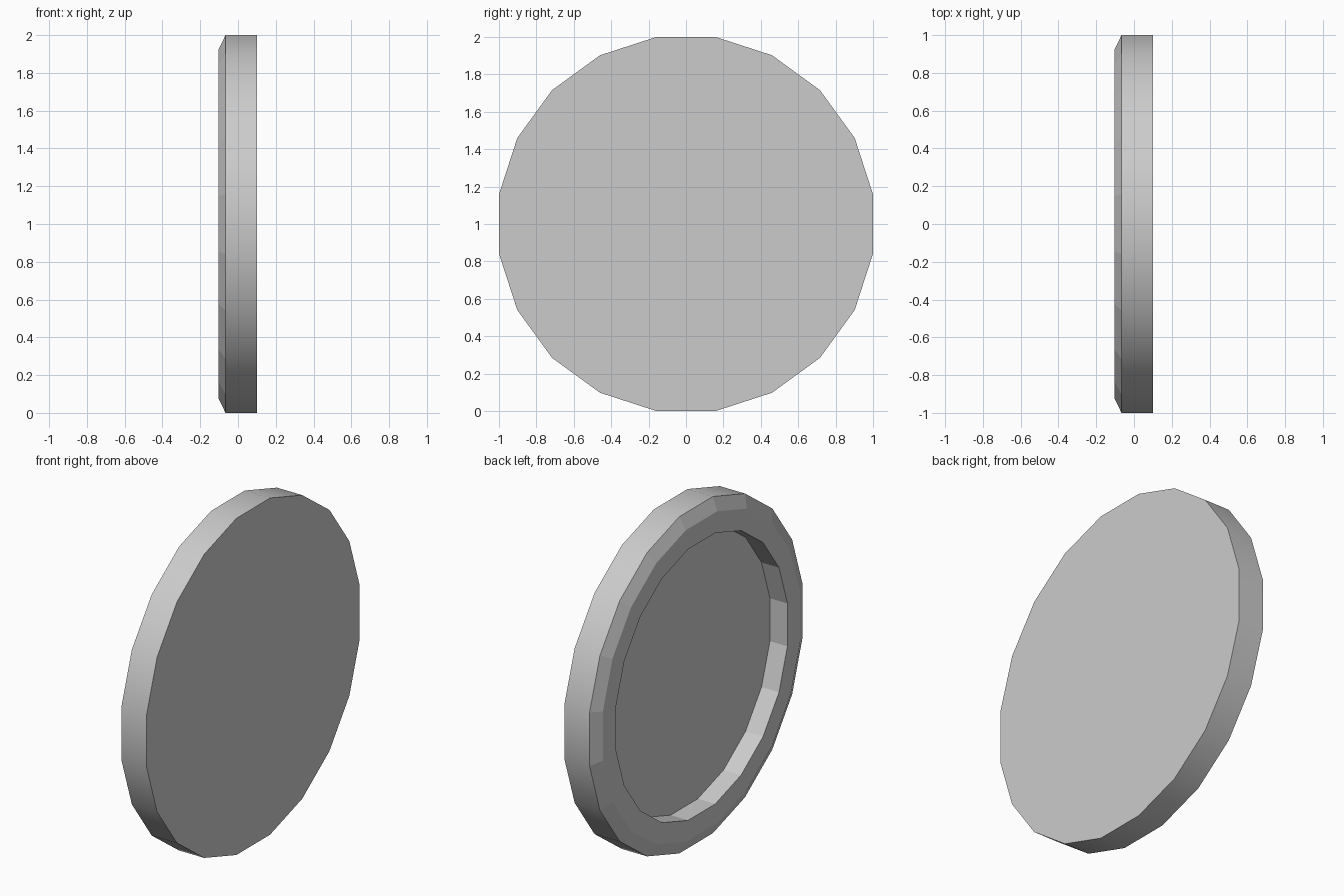
import bpy, bmesh, math

if "Cube" in bpy.data.objects:
    bpy.data.objects.remove(bpy.data.objects["Cube"])

SIDES = 20
# Profile of the disc as (x, flat-to-flat radius), from the back face over the rim into the recess
PROFILE = [(0.10, 1.0), (-0.066, 1.0), (-0.102, 0.926), (-0.103, 0.805), (0.012, 0.805)]


def ring(bm, x, apothem):
    r = apothem / math.cos(math.pi / SIDES)
    angles = [2 * math.pi * (i + 0.5) / SIDES for i in range(SIDES)]
    return [bm.verts.new((x, r * math.cos(a), 1 + r * math.sin(a))) for a in angles]


bm = bmesh.new()
rings = [ring(bm, x, r) for x, r in PROFILE]

# Rim, bevel, lip and recess wall; only the outer rim is smooth
for k, (a, b) in enumerate(zip(rings, rings[1:])):
    for i in range(SIDES):
        j = (i + 1) % SIDES
        face = bm.faces.new((a[i], a[j], b[j], b[i]))
        face.smooth = (k == 0)

# Solid outer face and recess floor
bm.faces.new(rings[0])
bm.faces.new(rings[-1])
bmesh.ops.recalc_face_normals(bm, faces=bm.faces)

# Crease where the smooth rim meets the flat faces
for e in bm.edges:
    if len({f.smooth for f in e.link_faces}) > 1:
        e.smooth = False

mesh = bpy.data.meshes.new("round_lid")
bm.to_mesh(mesh)
bm.free()
lid = bpy.data.objects.new("round_lid", mesh)
bpy.context.collection.objects.link(lid)
